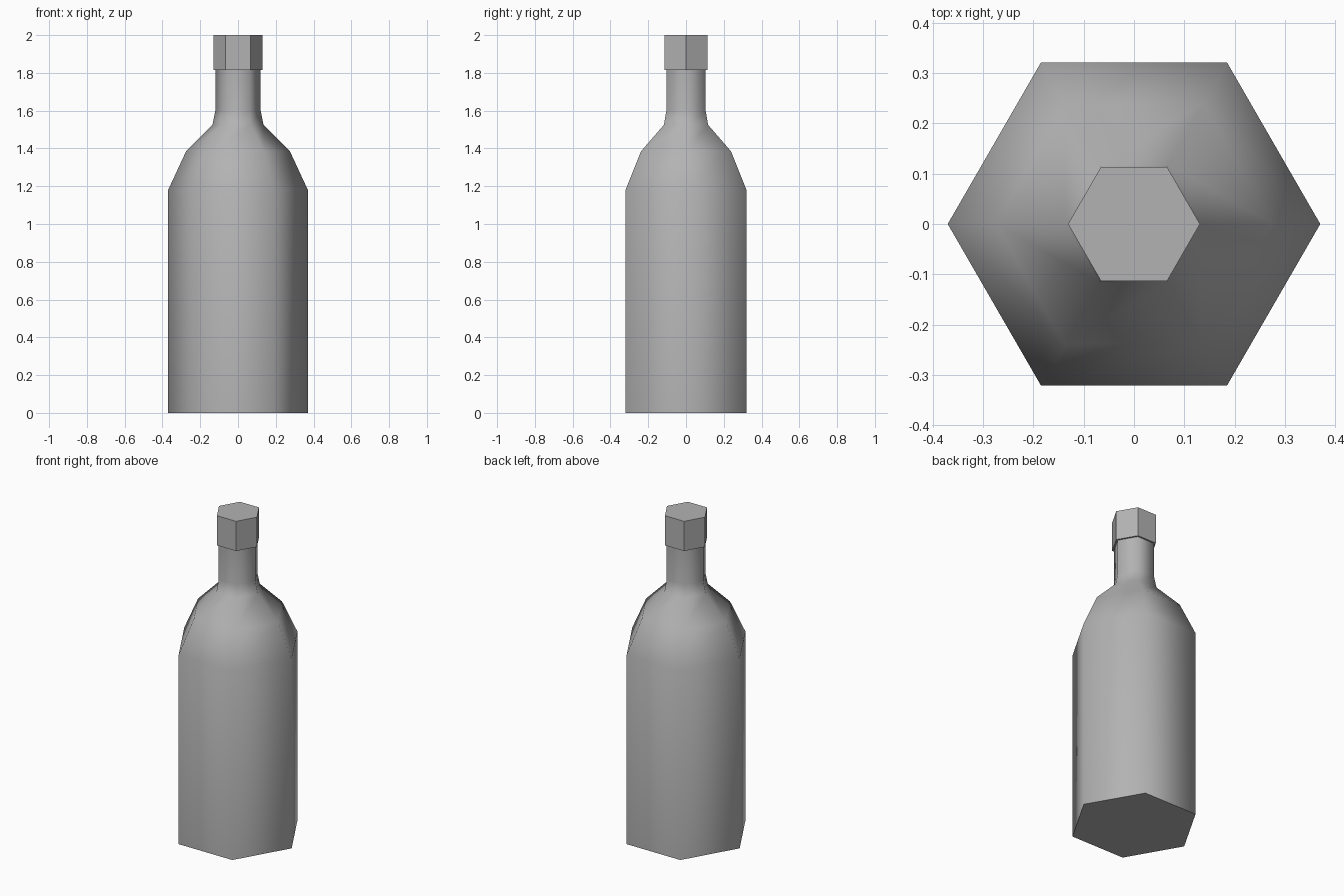
import bpy, bmesh
from math import radians, cos, sin, tau

cube = bpy.data.objects.get("Cube")
if cube:
    bpy.data.objects.remove(cube, do_unlink=True)

SIDES = 6

# One plain grey for the whole bottle
grey = bpy.data.materials.new("plain_grey")
grey.use_nodes = True
color = (0.45, 0.45, 0.45, 1)
grey.diffuse_color = color
grey.node_tree.nodes["Principled BSDF"].inputs["Base Color"].default_value = color


def lathe(name, profile):
    """Six-sided closed solid from (radius, height) pairs, bottom to top."""
    bm = bmesh.new()
    rings = []
    for r, z in profile:
        rings.append([bm.verts.new((r * cos(tau * i / SIDES), r * sin(tau * i / SIDES), z))
                      for i in range(SIDES)])
    for low, high in zip(rings, rings[1:]):
        for i in range(SIDES):
            j = (i + 1) % SIDES
            bm.faces.new((low[i], low[j], high[j], high[i]))
    bm.faces.new(rings[0][::-1])
    bm.faces.new(rings[-1])
    mesh = bpy.data.meshes.new(name)
    bm.to_mesh(mesh)
    bm.free()
    mesh.materials.append(grey)
    obj = bpy.data.objects.new(name, mesh)
    bpy.context.collection.objects.link(obj)
    return obj


# Body with sloping shoulders and a straight neck
body = lathe("bottle_body", [(0.37, 0), (0.37, 1.18), (0.275, 1.385),
                             (0.135, 1.525), (0.12, 1.6), (0.12, 1.82)])

# Faceted cap
cap = lathe("bottle_cap", [(0.131, 1.815), (0.131, 2.0)])

# Smooth round the body, crisp at the base rim; the cap stays flat
bpy.ops.object.select_all(action='DESELECT')
body.select_set(True)
bpy.context.view_layer.objects.active = body
bpy.ops.object.shade_smooth_by_angle(angle=radians(75))
